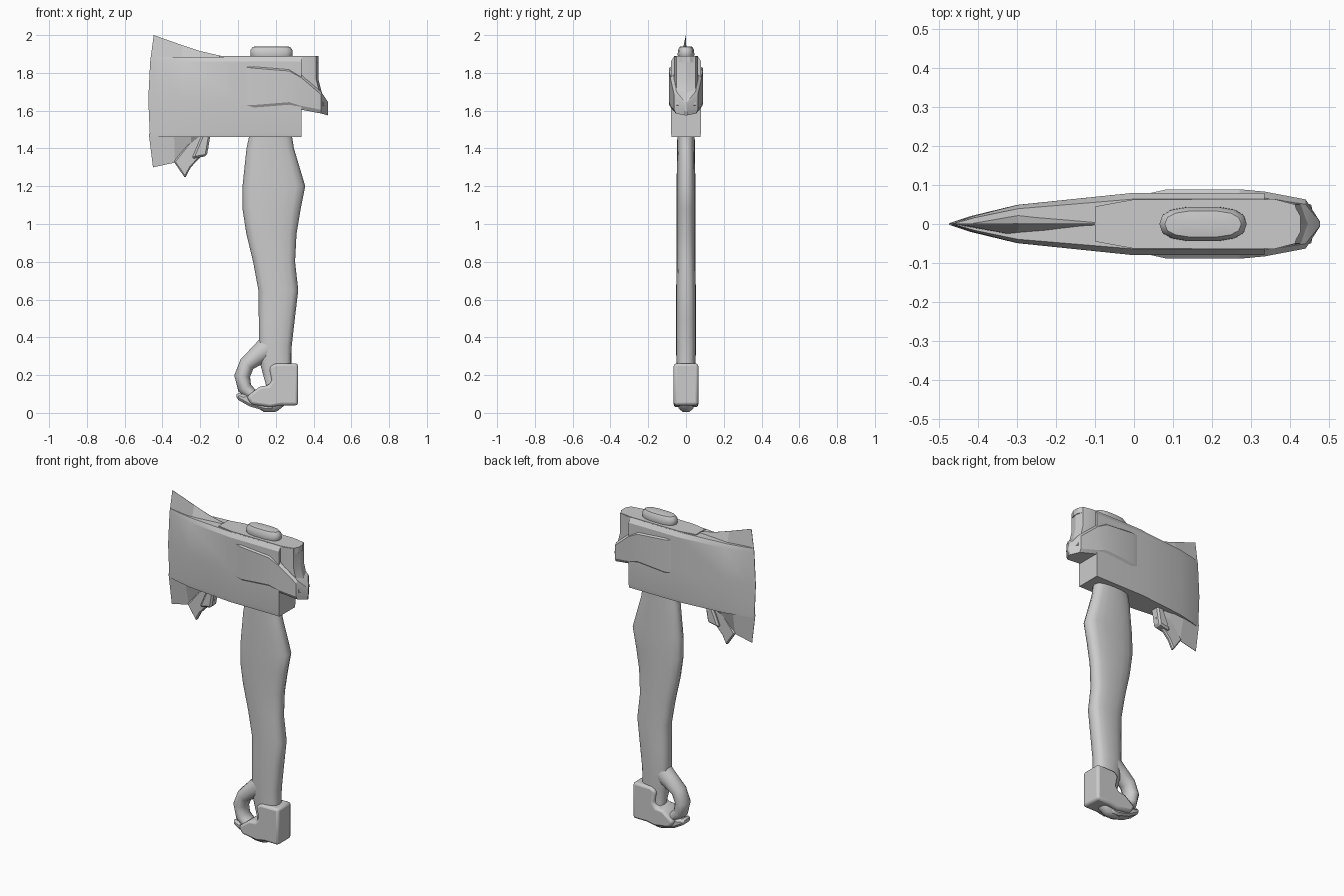
import bpy, bmesh, math
from mathutils import Vector

if "Cube" in bpy.data.objects:
    bpy.data.objects.remove(bpy.data.objects["Cube"])


def finish(name, bm, smooth=30, bevel=0, segments=1):
    bmesh.ops.remove_doubles(bm, verts=bm.verts, dist=0.0002)
    bmesh.ops.recalc_face_normals(bm, faces=bm.faces)
    me = bpy.data.meshes.new(name)
    bm.to_mesh(me)
    bm.free()
    ob = bpy.data.objects.new(name, me)
    bpy.context.collection.objects.link(ob)
    bpy.ops.object.select_all(action='DESELECT')
    bpy.context.view_layer.objects.active = ob
    ob.select_set(True)
    if bevel:
        m = ob.modifiers.new("edge", 'BEVEL')
        m.width, m.segments, m.limit_method = bevel, segments, 'ANGLE'
    if smooth:
        bpy.ops.object.shade_smooth_by_angle(angle=math.radians(smooth))
    return ob


def loft(name, rings, **kw):
    """Skin equal-length closed rings and cap both ends."""
    bm = bmesh.new()
    vs = [[bm.verts.new(p) for p in r] for r in rings]
    n = len(rings[0])
    for a, b in zip(vs, vs[1:]):
        for i in range(n):
            j = (i + 1) % n
            bm.faces.new((a[i], a[j], b[j], b[i]))
    bm.faces.new(vs[0])
    bm.faces.new(vs[-1])
    return finish(name, bm, **kw)


def prism(name, outline, half, **kw):
    """Extrude a front (x, z) outline to both sides of y = 0."""
    return loft(name, [[(x, s * half, z) for x, z in outline] for s in (-1, 1)], **kw)


def mirrored(x, side, bow=0):
    """Cross-section in y/z from its right half, bottom to top; bow curves the cutting edge."""
    pts = side + [(-y, z) for y, z in reversed(side)]
    return [(x + bow * (z - 1.66) ** 2, y, z) for y, z in pts]


# axe head: wedge with a bevelled top
head = [(-.475, .0015, .25), (-.42, .02, .2), (-.3, .049, .05), (0, .08, 0), (.335, .08, 0)]
loft("axe_head", [mirrored(x, [(y * .95, 1.46), (y, 1.485), (y, 1.66), (y, 1.86), (y * .8, 1.885)], b)
                  for x, y, b in head], smooth=20)

# thin blade horns above and below the wedge
horn = [(-.475, .001, 2.0, .25), (-.3, .03, 1.947, .05), (-.2, .022, 1.915, 0), (-.08, .008, 1.888, 0)]
loft("upper_horn", [mirrored(x, [(y, 1.86), (.001, z)], b) for x, y, z, b in horn], smooth=0)
horn = [(-.48, .001, 1.3, .23), (-.34, .03, 1.325, .05), (-.25, .035, 1.40, 0), (-.19, .03, 1.45, 0)]
loft("lower_horn", [mirrored(x, [(.001, z), (y, 1.48)], b) for x, y, z, b in horn], smooth=0)

# hooked barb behind the lower horn
prism("barb", [(-.34, 1.33), (-.28, 1.243), (-.25, 1.30), (-.155, 1.40), (-.155, 1.48), (-.22, 1.48)],
      .012, smooth=0, bevel=.007)
prism("barb_heel", [(-.245, 1.345), (-.165, 1.36), (-.145, 1.475), (-.19, 1.475)],
      .03, smooth=0, bevel=.01)

# raised cheek that runs back into the poll
cheek = [(.04, .079, 1.61, 1.845), (.085, .089, 1.61, 1.84), (.27, .089, 1.625, 1.825),
         (.335, .083, 1.605, 1.79), (.44, .063, 1.585, 1.70), (.477, .006, 1.575, 1.645)]
loft("cheek_and_poll", [mirrored(x, [(y * .85, lo), (y, lo + .02), (y, hi - .015), (y * .8, hi)])
                        for x, y, lo, hi in cheek], smooth=20)

# back plate above the poll, and the top strap
loft("poll_plate", [[(.3, -.062, z), (.36, -.064, z), (x - .012, -.05, z), (x, 0, z),
                     (x - .012, .05, z), (.36, .064, z), (.3, .062, z)]
                    for x, z in [(.44, 1.61), (.466, 1.63), (.44, 1.71), (.425, 1.77), (.425, 1.888)]], smooth=20)
strap = [(-.1, .045), (0, .063), (.33, .064), (.41, .05), (.427, .02)]
loft("top_strap", [mirrored(x, [(y, 1.855), (y, 1.89)]) for x, y in strap], smooth=0)

# handle end showing through the top of the head
loft("handle_end_cap", [[(.177 + a * math.copysign(abs(math.cos(t)) ** .7, math.cos(t)),
                          b * math.copysign(abs(math.sin(t)) ** .8, math.sin(t)), z)
                         for t in [math.tau * i / 14 for i in range(14)]]
                        for a, b, z in [(.10, .04, 1.875), (.112, .045, 1.893), (.112, .044, 1.92),
                                        (.098, .034, 1.938), (.06, .018, 1.941)]], smooth=40)

# handle: (z, left x, right x, half thickness)
shaft = [(1.60, .07, .28, .046), (1.47, .06, .285, .046), (1.4, .045, .296, .047), (1.2, .024, .356, .05),
         (1.08, .024, .332, .05), (.95, .044, .31, .049), (.8, .08, .302, .05), (.65, .108, .319, .052),
         (.5, .11, .301, .053), (.35, .11, .284, .053), (.25, .12, .283, .05), (.14, .15, .285, .05),
         (.05, .09, .26, .045), (.015, .12, .215, .03), (.004, .14, .195, .015)]
loft("handle", [[((l + r) / 2 + (r - l) / 2 * math.cos(t),
                  h * math.copysign(abs(math.sin(t)) ** .6, math.sin(t)), z)
                 for t in [math.tau * i / 16 for i in range(16)]]
                for z, l, r, h in shaft], smooth=50)

# curled finger hook at the foot of the handle
path = [(.17, .35, .07), (.105, .305, .052), (.047, .258, .042), (.022, .195, .042),
        (.035, .132, .038), (.08, .09, .032), (.14, .07, .03)]
rings = []
for i, (x, z, r) in enumerate(path):
    a, b = path[max(i - 1, 0)], path[min(i + 1, len(path) - 1)]
    d = Vector((b[0] - a[0], b[1] - a[1])).normalized()
    rings.append([(x - d.y * r * math.cos(t), .05 * math.sin(t), z + d.x * r * math.cos(t))
                  for t in [math.tau * k / 12 for k in range(12)]])
loft("finger_hook", rings, smooth=50)

# metal guard wrapped around the foot
prism("foot_guard", [(.318, .262), (.195, .262), (.165, .24), (.18, .17), (.16, .145), (.115, .14),
                     (.045, .085), (.07, .045), (.17, .03), (.225, .04), (.318, .04)],
      .065, smooth=35, bevel=.014, segments=2)
prism("foot_lip", [(.1, .12), (.03, .095), (-.008, .11), (-.01, .075), (.06, .035), (.14, .012), (.19, .012), (.2, .08)],
      .04, smooth=35, bevel=.012)
